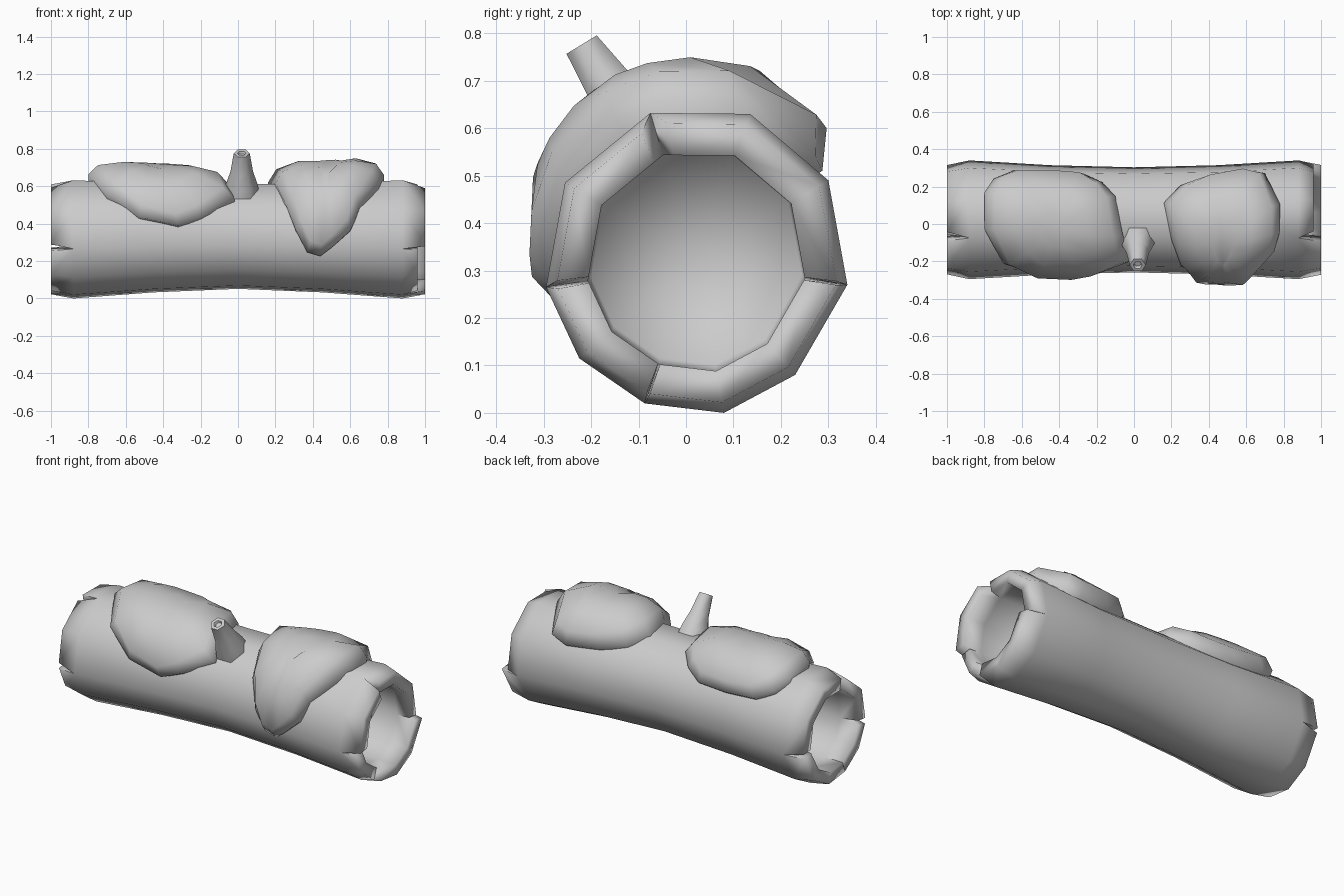
import bpy, bmesh, math
from mathutils import Vector

if "Cube" in bpy.data.objects:
    bpy.data.objects.remove(bpy.data.objects["Cube"])

CY, CZ = 0.02, 0.315
# uneven ten-sided log section (y, z)
SEC = [(-0.087, 0.02), (0.08, 0.0), (0.23, 0.08), (0.34, 0.27), (0.30, 0.49),
       (0.135, 0.63), (-0.075, 0.632), (-0.255, 0.485), (-0.295, 0.265), (-0.225, 0.115)]
N = len(SEC)


def finish(bm, name, angle):
    bmesh.ops.remove_doubles(bm, verts=bm.verts, dist=0.0005)
    bmesh.ops.recalc_face_normals(bm, faces=bm.faces)
    me = bpy.data.meshes.new(name)
    bm.to_mesh(me)
    bm.free()
    ob = bpy.data.objects.new(name, me)
    bpy.context.collection.objects.link(ob)
    bpy.ops.object.select_all(action='DESELECT')
    ob.select_set(True)
    bpy.context.view_layer.objects.active = ob
    bpy.ops.object.shade_smooth_by_angle(angle=math.radians(angle))
    return ob


def pt(i, x, s):
    """Point on the section at (fractional) corner i, scaled by s."""
    k = math.floor(i)
    f = i - k
    a, b = SEC[k % N], SEC[(k + 1) % N]
    y, z = a[0] + (b[0] - a[0]) * f, a[1] + (b[1] - a[1]) * f
    lift = 0.015 * (1 - min(1, abs(x) / 0.88))
    return Vector((x, CY + (y - CY) * s, CZ + (z - CZ) * s + lift))


def quad(bm, *pts):
    bm.faces.new([bm.verts.new(p) for p in pts])


def sweep(bm, rows, i0, i1):
    for (xa, sa), (xb, sb) in zip(rows, rows[1:]):
        for i in range(i0, i1):
            p = [pt(i, xa, sa), pt(i + 1, xa, sa), pt(i + 1, xb, sb), pt(i, xb, sb)]
            if sb == 0:
                p.pop()
            quad(bm, *p)


# hollow log: waisted bark, two blind bores, four cracked lips at each end
bm = bmesh.new()
E = 0.88
sweep(bm, [(-E, 1), (-0.45, 0.92), (0, 0.885), (0.45, 0.92), (E, 1)], 0, N)
for side in (-1, 1):
    sweep(bm, [(side * E, 0.72), (side * 0.5, 0.70), (side * 0.5, 0)], 0, N)
    gap = {0: 0.02, 3: 0.02, 6: 0.15, 8: 0.05} if side > 0 else {0: 0.02, 3: 0.07, 6: 0.13, 8: 0.10}
    ends = (1, 0.96, 1, 0.96) if side > 0 else (1, 1, 1, 1)
    for (a, b), xe in zip(((0, 3), (3, 6), (6, 8), (8, 10)), ends):
        cols = []
        for i in range(a, b + 1):
            j = i + gap[a] if i == a else i - gap[b % N] if i == b else i
            cols.append((pt(i, side * E, 1), pt(j, side * xe, 0.93),
                         pt(j, side * xe, 0.72), pt(i, side * E, 0.72)))
        for c, d in zip(cols, cols[1:]):
            for k in range(3):
                quad(bm, c[k], d[k], d[k + 1], c[k + 1])
        quad(bm, *cols[0])
        quad(bm, *cols[-1])
finish(bm, "hollow_log", 100)


# moss: domed pads wrapped round the log, outline as (x, degrees from top)
def moss(name, outline, centre, height):
    bm = bmesh.new()
    rings = []
    for s, h in ((1, -0.03), (1, 0.025), (0.86, 0.75 * height), (0.5, height), (0.2, height)):
        ring = []
        for x, a in outline:
            x2 = centre[0] + (x - centre[0]) * s
            deg = centre[1] + (a - centre[1]) * s
            t = math.radians(deg)
            # pads thin out towards the front hang
            thin = 1 - 0.35 * min(1, max(0, (-deg - 30) / 50)) if h > 0 else 1
            r = 0.278 + 0.042 * (x2 / 0.88) ** 2 + h * thin
            ring.append(bm.verts.new((x2, CY + r * math.sin(t), CZ + 0.015 + r * math.cos(t))))
        rings.append(ring)
    n = len(outline)
    for p, q in zip(rings, rings[1:]):
        for i in range(n):
            bm.faces.new((p[i], p[(i + 1) % n], q[(i + 1) % n], q[i]))
    bm.faces.new(rings[-1])
    finish(bm, name, 100)


moss("moss_left", [(-0.80, -8), (-0.80, 26), (-0.75, 42), (-0.65, 54), (-0.45, 56),
                   (-0.27, 54), (-0.17, 42), (-0.10, 25), (-0.06, -15), (-0.02, -47),
                   (-0.20, -70), (-0.32, -79), (-0.53, -70), (-0.70, -45)], (-0.43, -8), 0.105)
moss("moss_right", [(0.16, 18), (0.25, 38), (0.40, 50), (0.60, 56), (0.70, 50), (0.78, 15),
                    (0.78, -10), (0.75, -30), (0.65, -60), (0.60, -84), (0.50, -101),
                    (0.44, -110), (0.37, -106), (0.31, -84), (0.25, -52), (0.20, -20)],
     (0.48, -18), 0.12)

# broken branch stub with a dished tip: (y, z, radius) along its lean
bm = bmesh.new()
axis = Vector((0, -0.11, 0.18)).normalized()
u, v = Vector((1, 0, 0)), axis.cross(Vector((1, 0, 0)))
rings = []
for y, z, r in ((-0.05, 0.50, 0.105), (-0.115, 0.61, 0.085), (-0.155, 0.68, 0.060),
                (-0.22, 0.776, 0.043), (-0.22, 0.776, 0.024), (-0.212, 0.765, 0.018)):
    rings.append([bm.verts.new(Vector((0.02, y, z)) + r * (u * math.cos(k * math.tau / 6) + v * math.sin(k * math.tau / 6)))
                  for k in range(6)])
for p, q in zip(rings, rings[1:]):
    for i in range(6):
        bm.faces.new((p[i], p[(i + 1) % 6], q[(i + 1) % 6], q[i]))
bm.faces.new(rings[-1])
finish(bm, "branch_stub", 65)
